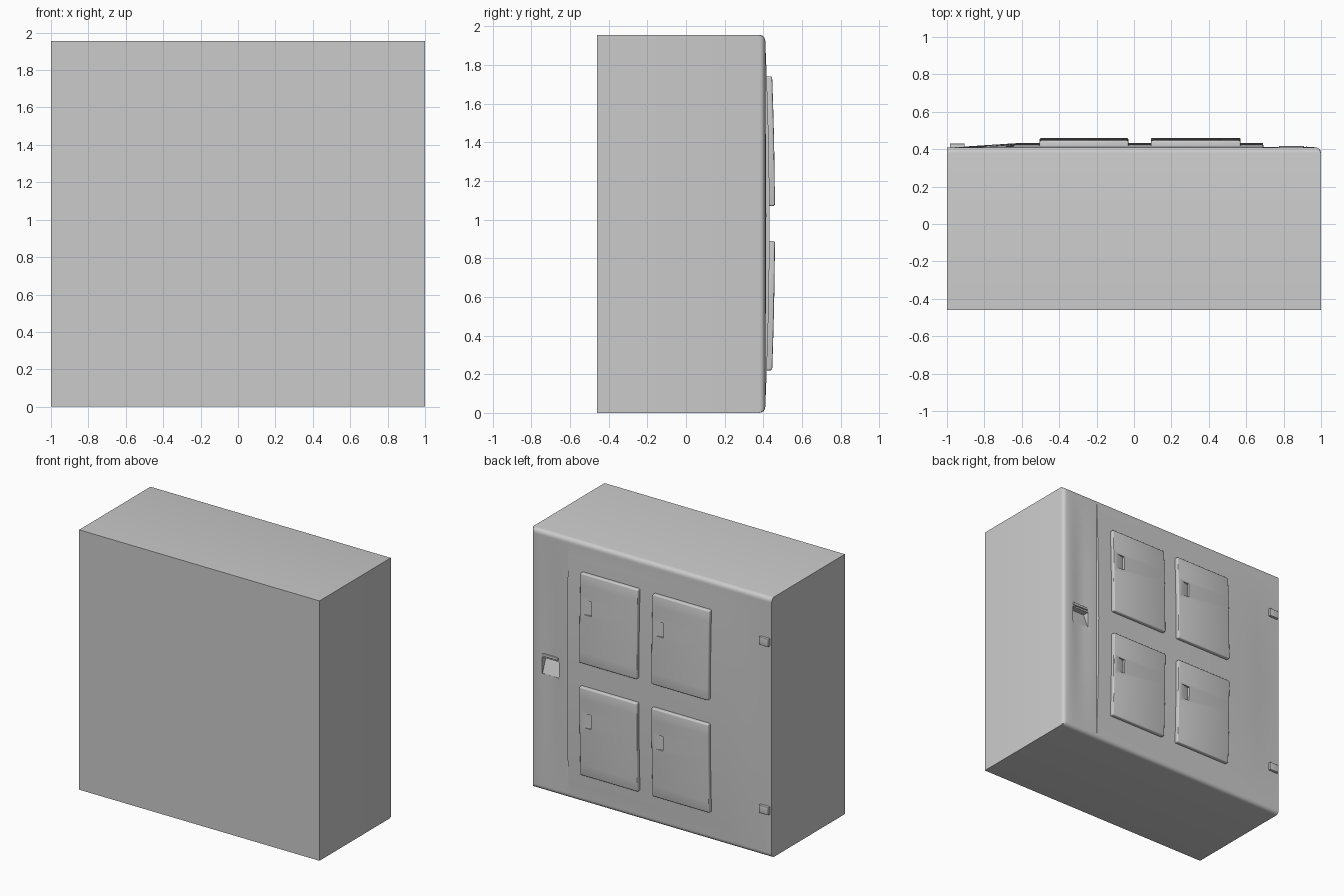
import bpy, bmesh, math

if "Cube" in bpy.data.objects:
    bpy.data.objects.remove(bpy.data.objects["Cube"])

BACK, FACE, H = -0.46, 0.41, 1.955
MID = H / 2
R = 0.03


def finish(name, bm, smooth=True):
    bmesh.ops.recalc_face_normals(bm, faces=bm.faces)
    me = bpy.data.meshes.new(name)
    bm.to_mesh(me)
    bm.free()
    ob = bpy.data.objects.new(name, me)
    bpy.context.collection.objects.link(ob)
    if smooth:
        shade(ob)
    return ob


def shade(ob):
    bpy.ops.object.select_all(action='DESELECT')
    ob.select_set(True)
    bpy.context.view_layer.objects.active = ob
    bpy.ops.object.shade_smooth_by_angle(angle=math.radians(30))


def prism(name, pts, direction, width=0.0, smooth=False):
    """Extrude a planar outline along a vector, with optional rounded edges."""
    bm = bmesh.new()
    f = bm.faces.new([bm.verts.new(p) for p in pts])
    new = bmesh.ops.extrude_face_region(bm, geom=[f])['geom']
    bmesh.ops.translate(bm, vec=direction,
                        verts=[g for g in new if isinstance(g, bmesh.types.BMVert)])
    bmesh.ops.recalc_face_normals(bm, faces=bm.faces)
    if width:
        sharp = [e for e in bm.edges if e.calc_face_angle(0) > 0.6]
        bmesh.ops.bevel(bm, geom=sharp, offset=width, segments=3,
                        profile=0.5, affect='EDGES')
    return finish(name, bm, smooth)


def carve(ob, cutter):
    m = ob.modifiers.new("cut", 'BOOLEAN')
    m.operation, m.solver, m.object = 'DIFFERENCE', 'EXACT', cutter
    bpy.ops.object.select_all(action='DESELECT')
    ob.select_set(True)
    bpy.context.view_layer.objects.active = ob
    bpy.ops.object.modifier_apply(modifier=m.name)
    bpy.data.objects.remove(cutter)


def bulge(z):
    return 0.022 * max(0.0, 1 - ((z - MID) / 0.94) ** 2)


def rim_drop(d):
    """How far the rounded rim falls back at distance d from the edge."""
    return R - math.sqrt(max(0.0, R * R - (R - d) ** 2)) if d < R else 0.0


def door_y(x, z):
    b = bulge(z)
    if x < -0.63:
        k = max(0.0, (x + 0.97) / 0.34)
    elif x <= 0.69:
        k = 1.0
    elif x < 0.80:
        k = 0.1
    elif x < 0.90:
        k = -0.2
    else:
        k = 0.15 if x < 0.95 else 0.0
    return FACE + b * k - max(rim_drop(1 - x), rim_drop(min(z, H - z)))


# Cabinet body: bulged, round-rimmed door face extruded back into a box
rim = [R * (1 - math.cos(math.radians(a))) for a in (0, 22.5, 45, 67.5, 90)]
xs = ([-1, -0.97, -0.8, -0.63, 0, 0.69, 0.692, 0.76, 0.80, 0.88, 0.92]
      + [1 - r for r in reversed(rim)])
zs = (rim + [0.04 + (H - 0.08) * i / 24 for i in range(25)]
      + [H - r for r in reversed(rim)])
bm = bmesh.new()
grid = [[bm.verts.new((x, door_y(x, z), z)) for z in zs] for x in xs]
for i in range(len(xs) - 1):
    for j in range(len(zs) - 1):
        bm.faces.new((grid[i][j], grid[i + 1][j], grid[i + 1][j + 1], grid[i][j + 1]))
edge = [e for e in bm.edges if e.is_boundary]
new = bmesh.ops.extrude_edge_only(bm, edges=edge)['geom']
for v in (g for g in new if isinstance(g, bmesh.types.BMVert)):
    v.co.y = BACK
bmesh.ops.holes_fill(bm, edges=[g for g in new if isinstance(g, bmesh.types.BMEdge)
                                and g.is_boundary], sides=0)
body = finish("cabinet_body", bm, False)

# Handle pocket: scoop that deepens towards its top
carve(body, prism("pocket_cutter",
                  [(0.77, 0.50, 0.87), (0.77, FACE - 0.005, 0.88),
                   (0.77, 0.36, 1.0), (0.77, 0.50, 1.0)], (0.14, 0, 0)))
shade(body)


def box(name, x0, x1, y0, y1, z0, z1, bevel):
    return prism(name, [(x0, y0, z0), (x1, y0, z0), (x1, y0, z1), (x0, y0, z1)],
                 (0, y1 - y0, 0), bevel, True)


# Latch bar above the pocket
box("latch_bar", 0.775, 0.91, 0.395, 0.417, 1.012, 1.032, 0.004)

# Hinges at the left edge
for n, z in enumerate((0.325, 1.59)):
    box(f"hinge_{n + 1}", -0.985, -0.905, 0.39, 0.43, z, z + 0.06, 0.004)

# Four small curved access doors, each with a finger dent
for r, (z0, z1) in enumerate(((0.22, 0.89), (1.07, 1.74))):
    for c, (x0, x1) in enumerate(((-0.505, -0.03), (0.09, 0.57))):
        zz = [z0 + (z1 - z0) * i / 8 for i in range(9)]
        outline = ([(x0, FACE + bulge(z) + 0.028, z) for z in zz]
                   + [(x0, 0.40, z1), (x0, 0.40, z0)])
        panel = prism(f"access_door_{r + 1}{c + 1}", outline, (x1 - x0, 0, 0), 0.009)
        zd = z1 - 0.19
        y = FACE + bulge(zd - 0.05) + 0.028
        carve(panel, prism("dent_cutter",
                           [(x1 - 0.02, y + 0.005, zd), (x1 - 0.10, y - 0.018, zd),
                            (x1 - 0.10, y + 0.03, zd), (x1 - 0.02, y + 0.03, zd)],
                           (0, 0, -0.11)))
        shade(panel)
